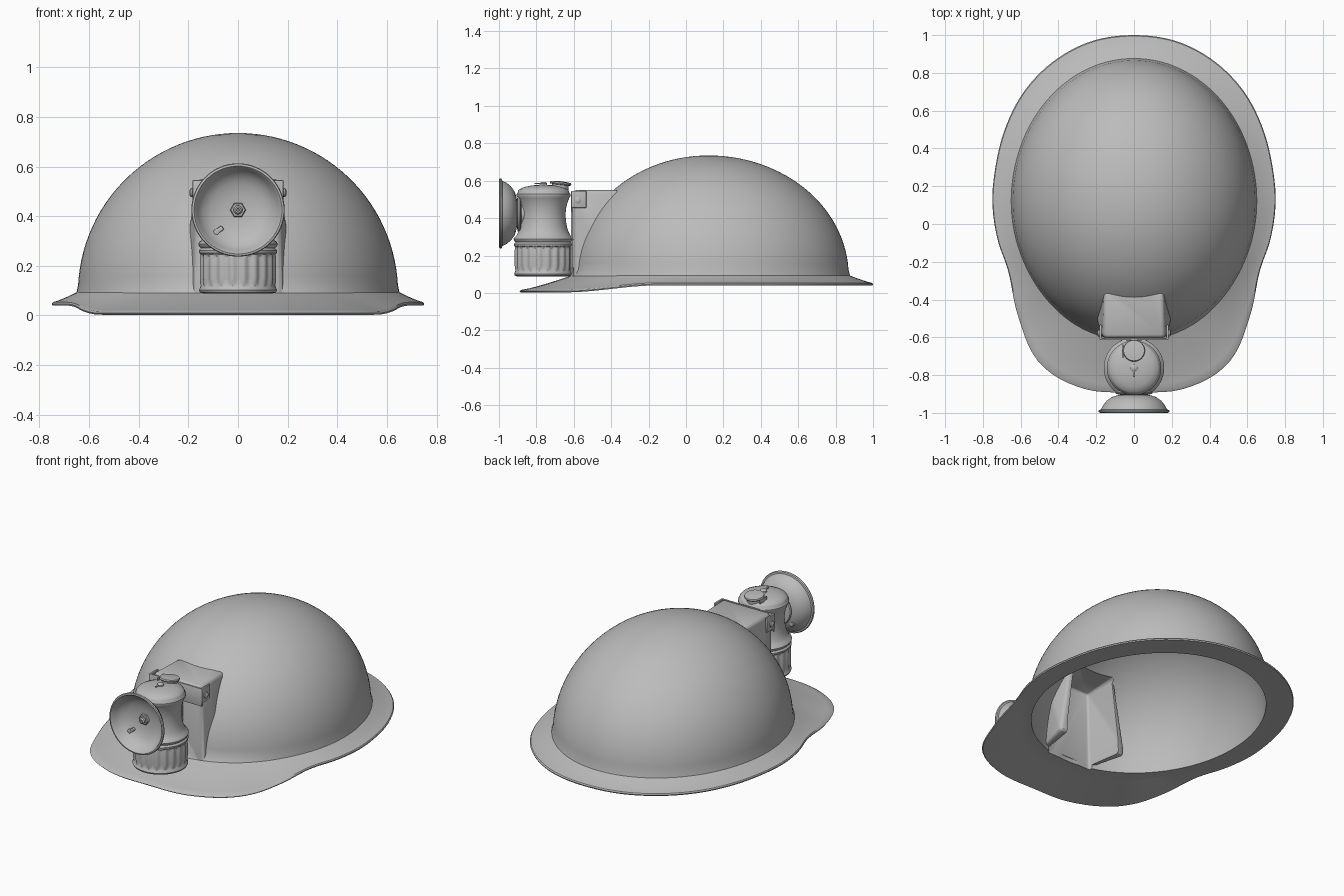
import bpy, bmesh, math
from mathutils import Matrix, Vector

if "Cube" in bpy.data.objects:
    bpy.data.objects.remove(bpy.data.objects["Cube"])

grey = bpy.data.materials.new("plain_grey")
grey.use_nodes = True
COLOUR = (0.5, 0.5, 0.5, 1)
grey.diffuse_color = COLOUR
grey.node_tree.nodes["Principled BSDF"].inputs["Base Color"].default_value = COLOUR


def smooth(ob, angle=35):
    bpy.ops.object.select_all(action='DESELECT')
    ob.select_set(True)
    bpy.context.view_layer.objects.active = ob
    bpy.ops.object.shade_smooth_by_angle(angle=math.radians(angle))


def finish(name, bm, angle=35):
    bmesh.ops.recalc_face_normals(bm, faces=bm.faces)
    me = bpy.data.meshes.new(name)
    bm.to_mesh(me)
    bm.free()
    me.materials.append(grey)
    ob = bpy.data.objects.new(name, me)
    bpy.context.collection.objects.link(ob)
    smooth(ob, angle)
    return ob


def skin(bm, rings):
    """Join rings of points; a ring of one point closes the end."""
    rows = [[bm.verts.new(p) for p in ring] for ring in rings]
    for a, b in zip(rows, rows[1:]):
        n = max(len(a), len(b))
        for i in range(n):
            j = (i + 1) % n
            if len(a) == 1:
                bm.faces.new((a[0], b[i], b[j]))
            elif len(b) == 1:
                bm.faces.new((a[i], b[0], a[j]))
            else:
                bm.faces.new((a[i], b[i], b[j], a[j]))


def lathe(name, profile, loc, rot=(0, 0, 0), n=48, flutes=0, depth=0.0, band=(0, 0), angle=35):
    bm = bmesh.new()
    rings = []
    for r, z in profile:
        if r == 0:
            rings.append([(0, 0, z)])
            continue
        ring = []
        for i in range(n):
            a = math.tau * i / n
            k = r
            if flutes and band[0] < z < band[1]:
                k -= depth * (0.5 + 0.5 * math.cos(flutes * a))
            ring.append((k * math.cos(a), k * math.sin(a), z))
        rings.append(ring)
    skin(bm, rings)
    ob = finish(name, bm, angle)
    ob.location, ob.rotation_euler = loc, rot
    return ob


def hull(name, points, bevel=0.0, segments=3):
    bm = bmesh.new()
    for p in points:
        bm.verts.new(p)
    bmesh.ops.convex_hull(bm, input=bm.verts[:])
    bmesh.ops.dissolve_limit(bm, angle_limit=0.02, verts=bm.verts[:], edges=bm.edges[:])
    if bevel:
        bmesh.ops.bevel(bm, geom=bm.edges[:], offset=bevel, segments=segments,
                        profile=0.5, affect='EDGES')
    return finish(name, bm)


def box(name, centre, size, bevel=0.003):
    pts = [Vector(centre) + Vector((sx * size[0], sy * size[1], sz * size[2])) / 2
           for sx in (-1, 1) for sy in (-1, 1) for sz in (-1, 1)]
    return hull(name, pts, bevel, 2)


# Brim outline: radius every 15 degrees from back to front
CY = 0.12
BRIM = [.88, .877, .855, .823, .785, .757, .75, .75, .765, .866, .993, 1.027, 1.01]


def brim_radius(a):
    t = a / math.radians(15)
    i = min(int(t), 11)
    t -= i
    p = [BRIM[j if 0 <= j <= 12 else (-j if j < 0 else 24 - j)] for j in range(i - 1, i + 3)]
    return 0.5 * (2 * p[1] + (p[2] - p[0]) * t + (2*p[0] - 5*p[1] + 4*p[2] - p[3]) * t * t
                  + (3*p[1] - p[0] - 3*p[2] + p[3]) * t ** 3)


def dome_xy(a, s):
    b = 0.75 if math.cos(a) > 0 else 0.725
    return Vector((0.645 * s * math.sin(a), CY + b * s * math.cos(a)))


def edge_xy(a):
    r = brim_radius(min(a, math.tau - a))
    return Vector((r * math.sin(a), CY + r * math.cos(a)))


def edge_z(y):
    t = max(0, min(1, (-0.15 - y) / 0.5))
    return 0.04 - 0.038 * t * t * (3 - 2 * t)


N = 128
angles = [math.tau * i / N for i in range(N)]


def dome_rings(scale, base, height, last):
    rings = [[(0, CY, base + height)]]
    for k in range(1, 29):
        u = math.radians(last) * k / 28
        rings.append([(*dome_xy(a, scale * math.sin(u)), base + height * math.cos(u))
                      for a in angles])
    return rings


def brim_ring(f, z_rule):
    ring = []
    for a in angles:
        e = edge_xy(a)
        p = dome_xy(a, 1).lerp(e, f)
        ring.append((*p, z_rule(f, edge_z(e.y))))
    return ring


# Helmet shell: outer dome, brim top, brim edge, underside, inner dome
top = lambda f, z: z + 0.013 + (0.083 - z) * (1 - f) ** 1.25
under = lambda f, z: z + (0.045 - z) * (1 - f)
rings = dome_rings(1, 0.09, 0.645, 87)
rings += [brim_ring(f, top) for f in (0.05, 0.13, 0.25, 0.4, 0.55, 0.7, 0.85, 0.96)]
rings.append(brim_ring(1, lambda f, z: z + 0.007))
rings += [brim_ring(f, under) for f in (0.98, 0.8, 0.6, 0.4, 0.2, 0.0)]
rings += dome_rings(0.965, 0.045, 0.665, 90)[::-1]
bm = bmesh.new()
skin(bm, rings)
shell = finish("helmet_shell", bm)


# Lamp mount: a hollow bulge merged into the front of the dome
def mirror(points):
    return [(s * x, y, z) for x, y, z in points for s in (-1, 1)]


bulge = hull("mount_bulge", mirror([(.165, -.603, .55), (.175, -.6, .07),
                                    (.155, -.36, .55), (.24, -.36, .07)]), 0.018)
hollow = hull("mount_hollow", mirror([(.145, -.58, .53), (.155, -.575, .02),
                                      (.135, -.28, .53), (.2, -.28, .02)]), 0.012)
for cutter, op in ((bulge, 'UNION'), (hollow, 'DIFFERENCE')):
    mod = shell.modifiers.new(cutter.name, 'BOOLEAN')
    mod.object, mod.operation, mod.solver = cutter, op, 'EXACT'
    bpy.context.view_layer.objects.active = shell
    bpy.ops.object.modifier_apply(modifier=mod.name)
    bpy.data.objects.remove(cutter)
smooth(shell, 40)

# Bracket plate, side tabs and screws
FORWARD = (math.pi / 2, 0, 0)
box("bracket_plate", (0, -.609, .49), (.36, .01, .11))
for side, s in (("left", 1), ("right", -1)):
    box(side + "_bracket_tab", (s * .177, -.573, .5), (.012, .08, .09))
    lathe(side + "_bracket_screw", [(0, 0), (.018, 0), (.018, .007), (.01, .012), (0, .013)],
          (s * .183, -.578, .495), (0, s * math.pi / 2, 0), 16)
box("bracket_hanger", (0, -.61, .3), (.09, .012, .4))

# Lamp body: fluted canister and waisted water tank
LAMP = (0, -.762, 0)
lathe("lamp_canister", [(0, .088), (.14, .088), (.153, .093), (.157, .102), (.153, .112),
                        (.15, .118), (.154, .13), (.156, .15), (.156, .19), (.156, .225),
                        (.154, .238), (.151, .246), (.157, .252), (.158, .262), (.15, .27),
                        (.145, .275), (0, .275)],
      LAMP, n=120, flutes=20, depth=.009, band=(.125, .24))
lathe("lamp_tank", [(0, .27), (.148, .27), (.157, .278), (.16, .288), (.155, .297), (.146, .304),
                    (.135, .325), (.126, .35), (.12, .385), (.118, .42), (.121, .455),
                    (.129, .485), (.138, .508), (.144, .518), (.144, .528), (.138, .535),
                    (.136, .545), (.128, .555), (.1, .567), (.06, .575), (0, .579)], LAMP)

# Filler cap, its hinge and the water valve on top
lathe("filler_cap", [(0, -.02), (.045, -.02), (.045, .004), (.056, .006), (.058, .012),
                     (.055, .019), (.03, .022), (0, .023)], (0, -.672, .574), (-.12, 0, 0), 32)
box("cap_hinge", (-.06, -.672, .575), (.008, .07, .025))
lathe("valve_stem", [(0, 0), (.02, 0), (.02, .012), (.012, .018), (0, .019)],
      (0, -.762, .574), n=20)
box("valve_lever", (0, -.785, .585), (.01, .05, .006), .002)

# Reflector dish, collar and burner
DISH = (0, 0, .425)
lathe("reflector", [(0, .903), (.08, .905), (.115, .915), (.145, .936), (.165, .962),
                    (.174, .982), (.184, .984), (.188, .991), (.185, .998), (.177, 1),
                    (.171, .994), (.162, .97), (.14, .944), (.11, .926), (.06, .914), (0, .911)],
      DISH, FORWARD, 64)
lathe("burner_collar", [(0, .82), (.06, .82), (.06, .88), (.095, .885), (.1, .892),
                        (.095, .9), (.06, .906), (0, .906)], DISH, FORWARD, 40)
lathe("burner_nut", [(0, .9), (.032, .9), (.032, .928), (.028, .932), (0, .932)],
      DISH, FORWARD, 6, angle=20)
lathe("burner_tip", [(0, .92), (.018, .92), (.018, .945), (.012, .952), (.006, .952),
                     (.005, .945), (0, .945)], DISH, FORWARD, 20)

# Striker on the dish face
striker = box("striker", (0, 0, 0), (.042, .022, .02), .005)
striker.location, striker.rotation_euler = (-.078, -.932, .343), (0, -.6, 0)
lathe("striker_wheel", [(0, .91), (.012, .91), (.012, .945), (0, .948)],
      (-.086, 0, .338), FORWARD, 16)
